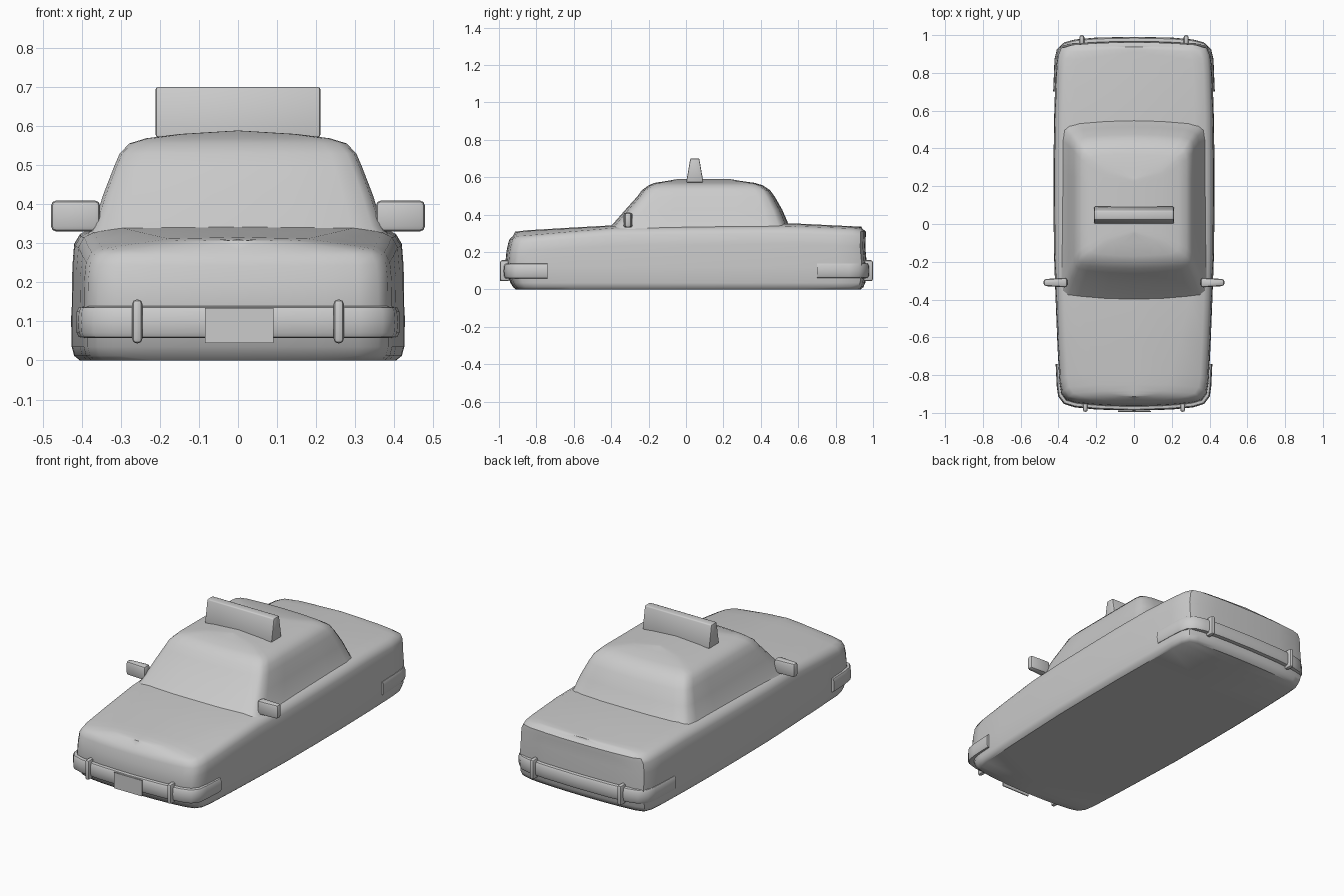
import bpy, bmesh, math
from mathutils import Vector

old = bpy.data.objects.get("Cube")
if old:
    bpy.data.objects.remove(old, do_unlink=True)

paint = bpy.data.materials.new("plain_grey")
paint.use_nodes = True
grey = (0.6, 0.6, 0.6, 1)
paint.diffuse_color = grey
paint.node_tree.nodes["Principled BSDF"].inputs["Base Color"].default_value = grey


def interp(y, table):
    """Straight-line lookup in a list of (y, value) pairs."""
    if y <= table[0][0]:
        return table[0][1]
    for (a, va), (b, vb) in zip(table, table[1:]):
        if y <= b:
            return va + (vb - va) * (y - a) / (b - a)
    return table[-1][1]


def finish(name, bm, angle=35):
    bmesh.ops.remove_doubles(bm, verts=bm.verts, dist=0.0005)
    bmesh.ops.recalc_face_normals(bm, faces=bm.faces)
    mesh = bpy.data.meshes.new(name)
    bm.to_mesh(mesh)
    bm.free()
    mesh.materials.append(paint)
    mesh.shade_smooth()
    mesh.set_sharp_from_angle(angle=math.radians(angle))
    obj = bpy.data.objects.new(name, mesh)
    bpy.context.collection.objects.link(obj)
    return obj


def mirrored_grid(name, rows, angle=35, wrap=False, caps=False):
    """Skin rows of points on the +x half and mirror them."""
    bm = bmesh.new()
    for side in (1, -1):
        grid = [[bm.verts.new((side * x, y, z)) for x, y, z in row] for row in rows]
        pairs = list(zip(grid, grid[1:])) + ([(grid[-1], grid[0])] if wrap else [])
        for lower, upper in pairs:
            for i in range(len(lower) - 1):
                bm.faces.new((lower[i], lower[i + 1], upper[i + 1], upper[i]))
        if caps:
            bm.faces.new([row[-1] for row in grid])
    return finish(name, bm, angle)


def block(name, centre, size, bevel=0.0, top=(1, 1), outer=1.0, segments=2):
    """Bevelled box; top scales the upper face, outer thins the +x or -x far end."""
    bm = bmesh.new()
    bmesh.ops.create_cube(bm, size=1)
    sign = 1 if centre[0] >= 0 else -1
    for v in bm.verts:
        kx, ky = top if v.co.z > 0 else (1, 1)
        if v.co.x * sign > 0:
            ky *= outer
        v.co = Vector((v.co.x * size[0] * kx, v.co.y * size[1] * ky, v.co.z * size[2]))
        v.co += Vector(centre)
    if bevel:
        bmesh.ops.bevel(bm, geom=bm.edges[:], offset=bevel, segments=segments,
                        profile=0.5, affect='EDGES')
    return finish(name, bm, 40)


# Lower body: plan outline skinned through a stack of levels
outline = [(0, -.968), (.12, -.966), (.22, -.96), (.31, -.95), (.36, -.935), (.385, -.90),
           (.395, -.84), (.405, -.65), (.415, -.4), (.424, -.15), (.426, .1), (.426, .35),
           (.422, .6), (.415, .82), (.408, .9), (.39, .945), (.34, .96), (.22, .968),
           (.12, .972), (0, .973)]
crown = [(-.92, .308), (-.85, .316), (-.4, .343), (.55, .354), (.94, .335)]
shoulder = [(-.95, .278), (-.85, .285), (-.4, .325), (.55, .336), (.95, .32)]
hood_edge = [(-.92, .47), (-.4, .8), (.5, .85)]


def body_level(inset, front, back, height):
    row = []
    for x, y in outline:
        yy = y * (1 - (front if y < 0 else back))
        row.append((x * (1 - inset), yy, height(yy)))
    return row


levels = [body_level(1, .06, .04, lambda y: 0),
          body_level(.05, .06, .04, lambda y: 0),
          body_level(.015, .045, .025, lambda y: .012),
          body_level(0, .03, .015, lambda y: .035),
          body_level(0, 0, .005, lambda y: .12),
          body_level(.004, .008, .015, lambda y: interp(y, shoulder) * .72),
          body_level(.015, .017, .012, lambda y: interp(y, shoulder) - .035),
          body_level(.05, .025, .012, lambda y: interp(y, shoulder) - .01),
          body_level(.11, .042, .03, lambda y: interp(y, shoulder) + .003)]
top_row = body_level(.11, .055, .035, lambda y: interp(y, crown) - .004)
levels.append([(x * interp(y, hood_edge), y, z) for x, y, z in top_row])
levels.append([(0, y, z + .004) for x, y, z in top_row])
mirrored_grid("car_body", levels, 38)

# Cabin with a softly crowned roof
plan = [(0, 0), (.4, .006), (.78, .02), (.92, .035), (.98, .06), (1, .12), (1, .3), (1, .5),
        (1, .7), (1, .88), (.98, .94), (.92, .965), (.78, .982), (.4, .995), (0, 1)]
cabin = [(.392, -.43, .575, .31), (.371, -.395, .55, .345), (.345, -.325, .515, .425),
         (.318, -.262, .475, .495), (.303, -.236, .45, .53), (.278, -.2, .41, .556),
         (.235, -.17, .37, .569), (.15, -.1, .29, .58), (0, -.05, .24, .589)]
mirrored_grid("cabin", [[(w * u, a + (b - a) * v, z) for u, v in plan]
                        for w, a, b, z in cabin], 38)


# Wrap-around bumpers: rounded section swept along half a path
def bumper(name, path, mid):
    rows = []
    for k in range(12):
        t = math.tau * k / 12
        out = .021 * math.copysign(abs(math.cos(t)) ** .6, math.cos(t))
        rise = .041 * math.copysign(abs(math.sin(t)) ** .6, math.sin(t))
        row = []
        for i, (x, y) in enumerate(path):
            a, b = path[max(i - 1, 0)], path[min(i + 1, len(path) - 1)]
            n = Vector((abs(b[1] - a[1]), (b[0] - a[0]) * math.copysign(1, y))).normalized()
            if i == 0:
                n = Vector((0, math.copysign(1, y)))
            row.append((x + n.x * out, y + n.y * out, mid + rise))
        rows.append(row)
    mirrored_grid(name, rows, 45, wrap=True, caps=True)


bumper("front_bumper", [(0, -.968), (.2, -.961), (.31, -.95), (.36, -.935), (.382, -.905),
                        (.388, -.86), (.394, -.74)], .098)
bumper("rear_bumper", [(0, .97), (.2, .966), (.31, .956), (.36, .943), (.39, .915),
                       (.4, .87), (.407, .7)], .1)

# Bumper guards, door mirrors
for side, label in ((1, "left"), (-1, "right")):
    block("front_guard_" + label, (side * .258, -.968, .1), (.026, .052, .112), .011)
    block("rear_guard_" + label, (side * .276, .973, .1), (.026, .053, .112), .011)
    block("door_mirror_" + label, (side * .416, -.31, .37), (.126, .052, .08), .014,
          outer=.7)

# Number plate and roof sign
block("number_plate", (.003, -.992, .09), (.176, .006, .09))
block("roof_sign", (0, .047, .636), (.422, .092, .128), .006, top=(1, .52))
